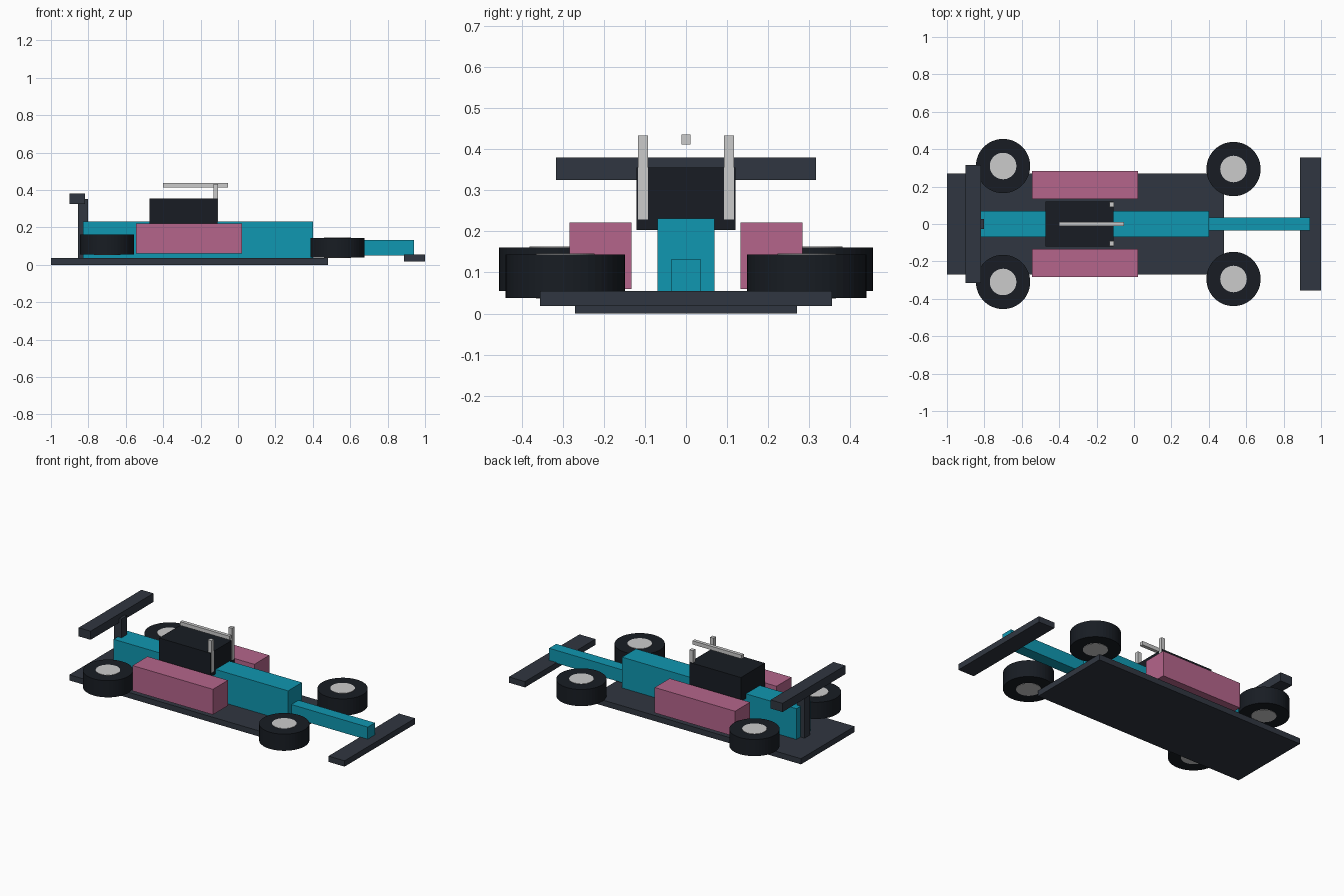
import bpy

if "Cube" in bpy.data.objects:
    bpy.data.objects.remove(bpy.data.objects["Cube"])


def material(name, rgb):
    m = bpy.data.materials.new(name)
    m.diffuse_color = (*rgb, 1)
    m.use_nodes = True
    m.node_tree.nodes["Principled BSDF"].inputs["Base Color"].default_value = m.diffuse_color
    return m


TEAL = material("teal", (0.005, 0.31, 0.44))
PINK = material("pink", (0.46, 0.13, 0.26))
DARK = material("dark_grey", (0.03, 0.037, 0.052))
BLACK = material("black", (0.009, 0.012, 0.017))


def finish(name, mat):
    ob = bpy.context.object
    ob.name = ob.data.name = name
    if mat:
        ob.data.materials.append(mat)


def box(name, x, y, z, mat=None):
    """Box from (min, max) ranges on each axis."""
    lo, hi = zip(x, y, z)
    bpy.ops.mesh.primitive_cube_add(
        size=1, location=[(a + b) / 2 for a, b in zip(lo, hi)])
    bpy.context.object.scale = [b - a for a, b in zip(lo, hi)]
    bpy.ops.object.transform_apply(location=False, rotation=False, scale=True)
    finish(name, mat)


def disc(name, x, y, z, r, mat=None):
    bpy.ops.mesh.primitive_cylinder_add(
        vertices=48, radius=r, depth=z[1] - z[0], location=(x, y, sum(z) / 2))
    finish(name, mat)


# Floor and central body
box("floor", (-1, 0.482), (-0.27, 0.27), (0, 0.036), DARK)
box("body", (-0.828, 0.402), (-0.07, 0.07), (0.036, 0.232), TEAL)
box("nose", (0.40, 0.94), (-0.036, 0.036), (0.05, 0.132), TEAL)
box("cockpit", (-0.472, -0.109), (-0.121, 0.121), (0.203, 0.355), BLACK)

# Wings
box("front_wing", (0.887, 1.0), (-0.355, 0.355), (0.018, 0.055), DARK)
box("rear_wing", (-0.902, -0.818), (-0.316, 0.316), (0.325, 0.38), DARK)
box("rear_wing_strut", (-0.856, -0.802), (-0.028, 0.028), (0.036, 0.352), DARK)

# Head guard bar
box("guard_bar", (-0.40, -0.054), (-0.011, 0.011), (0.412, 0.436))

# Mirrored parts: side pods, guard posts, flat-lying wheels with hubs
for side, s in (("left", 1), ("right", -1)):
    def span(a, b):
        return sorted((s * a, s * b))

    box(f"{side}_side_pod", (-0.545, 0.022), span(0.133, 0.284), (0.06, 0.222), PINK)
    box(f"{side}_guard_post", (-0.131, -0.106), span(0.092, 0.117), (0.229, 0.433))
    for end, x, y, z0, z1 in (("front", 0.532, 0.294, 0.038, 0.144),
                              ("rear", -0.70, 0.31, 0.055, 0.161)):
        disc(f"{side}_{end}_tyre", x, s * y, (z0, z1), 0.145, BLACK)
        disc(f"{side}_{end}_hub", x, s * y, (z0 - 0.002, z1 + 0.002), 0.071)
